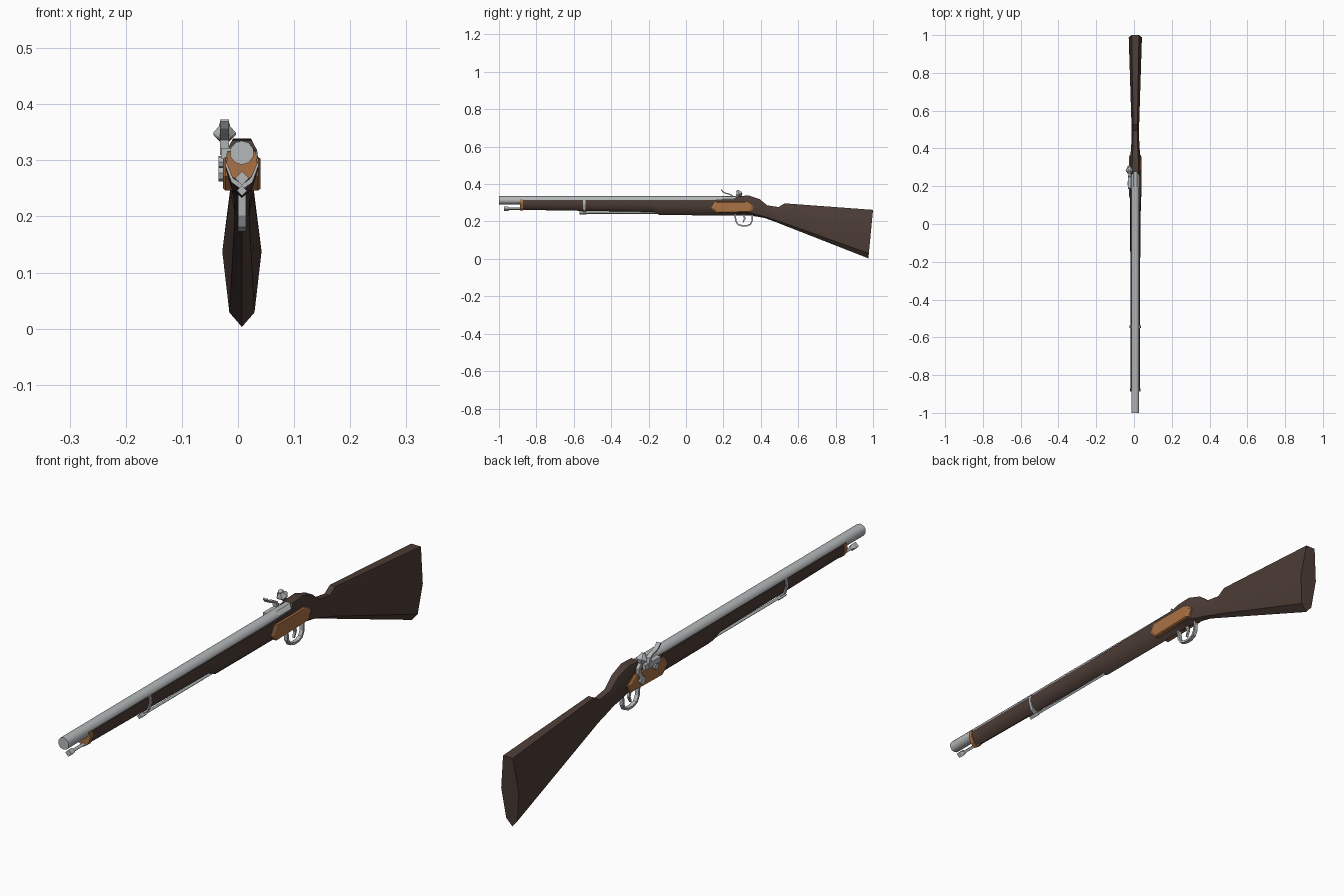
import bpy, bmesh, math
from mathutils import Vector

if "Cube" in bpy.data.objects:
    bpy.data.objects.remove(bpy.data.objects["Cube"])

CX = 0.007  # centre line of barrel and stock


def material(name, rgb):
    m = bpy.data.materials.new(name)
    m.diffuse_color = (*rgb, 1)
    m.use_nodes = True
    m.node_tree.nodes["Principled BSDF"].inputs["Base Color"].default_value = m.diffuse_color
    return m


WOOD = material("dark wood", (0.075, 0.047, 0.038))
COPPER = material("copper brown", (0.40, 0.165, 0.058))
STEEL = material("steel", (0.46, 0.48, 0.49))


def finish(name, verts, faces, mat, smooth=None):
    me = bpy.data.meshes.new(name)
    me.from_pydata(verts, [], faces)
    bm = bmesh.new()
    bm.from_mesh(me)
    bmesh.ops.recalc_face_normals(bm, faces=bm.faces)
    bm.to_mesh(me)
    bm.free()
    me.materials.append(mat)
    ob = bpy.data.objects.new(name, me)
    bpy.context.collection.objects.link(ob)
    if smooth:
        bpy.ops.object.select_all(action='DESELECT')
        ob.select_set(True)
        bpy.context.view_layer.objects.active = ob
        bpy.ops.object.shade_smooth_by_angle(angle=math.radians(smooth))
    return ob


def skin(name, rings, mat, smooth=None):
    """Join equal rings of points and close both ends."""
    n = len(rings[0])
    verts = [p for r in rings for p in r]
    faces = [(i * n + j, i * n + (j + 1) % n, (i + 1) * n + (j + 1) % n, (i + 1) * n + j)
             for i in range(len(rings) - 1) for j in range(n)]
    faces += [tuple(range(n)), tuple(range(len(verts) - n, len(verts)))]
    return finish(name, verts, faces, mat, smooth)


def section(yt, yb, zt, zb, w, top, mid, low):
    """Stock cross-section: flat top, bulging sides, pointed belly."""
    half = [(top * w, 1), (w, mid), (0.64 * w, low)]
    pts = half + [(0, 0)] + [(-x, f) for x, f in reversed(half)]
    return [(CX + x, yb + (yt - yb) * f, zb + (zt - zb) * f) for x, f in pts]


def turned(name, stations, z, sides, x=CX, smooth=None, turn=0.0):
    """Round part along y from (y, radius) stations."""
    rings = [[(x + r * math.sin(turn + math.tau * k / sides), y,
               z + r * math.cos(turn + math.tau * k / sides))
              for k in range(sides)] for y, r in stations]
    return skin(name, rings, STEEL, smooth)


def ribbon(name, path, x, half_w, thick):
    """Strip following a (y, z) path; thick is a number or one per point."""
    rings = []
    for i, p in enumerate(path):
        a, b = Vector(path[max(i - 1, 0)]), Vector(path[min(i + 1, len(path) - 1)])
        d = (b - a).normalized()
        t = (thick[i] if isinstance(thick, (list, tuple)) else thick) / 2
        n = Vector((-d.y, d.x)) * t
        rings.append([(x + sx * half_w, p[0] + s * n.x, p[1] + s * n.y)
                      for sx, s in ((-1, -1), (1, -1), (1, 1), (-1, 1))])
    return skin(name, rings, STEEL)


# stock, from fore-end to butt
fore, butt = (0.9, 0.62, 0.2), (0.55, 0.52, 0.1)
rows = [(-0.875, -0.875, 0.315, 0.262, 0.025, fore), (-0.18, -0.18, 0.315, 0.251, 0.026, fore),
        (-0.14, -0.14, 0.315, 0.234, 0.027, fore), (0.1, 0.1, 0.315, 0.233, 0.029, fore),
        (0.255, 0.255, 0.318, 0.233, 0.03, fore), (0.275, 0.275, 0.335, 0.233, 0.03, (0.6, 0.6, 0.15)),
        (0.335, 0.335, 0.339, 0.233, 0.029, (0.55, 0.55, 0.15)),
        (0.393, 0.38, 0.32, 0.226, 0.024, butt), (0.435, 0.42, 0.286, 0.219, 0.021, butt),
        (0.495, 0.475, 0.277, 0.199, 0.02, butt), (0.527, 0.50, 0.297, 0.189, 0.02, butt),
        (1.0, 0.975, 0.262, 0.003, 0.035, butt)]
skin("stock", [section(*r[:5], *r[5]) for r in rows], WOOD, 35)

# fore-end cap and barrel band hug the stock section
skin("muzzle_cap", [section(y, y, 0.317, 0.259, 0.0275, *fore) for y in (-0.887, -0.871)], COPPER)
skin("barrel_band", [section(y, y, 0.317, 0.247, 0.0295, *fore) for y in (-0.55, -0.538)], STEEL)

# barrel and breech
turned("barrel", [(-1.0, 0.0215), (0.27, 0.0215)], 0.3135, 10, smooth=40)
turned("breech", [(0.19, 0.0215), (0.2, 0.0235), (0.275, 0.0235)], 0.3125, 8, turn=math.pi / 8)

# ramrod, its flared tip and the lower rod channel
turned("ramrod", [(-0.972, 0.0125), (-0.953, 0.0125), (-0.945, 0.007), (-0.86, 0.007)], 0.268, 4)
turned("lower_rod", [(-0.57, 0.009), (-0.535, 0.009), (-0.53, 0.006), (-0.15, 0.006)], 0.246, 4)

# side plates with chamfered rims, mirrored about the centre line
outline = [(0.135, 0.272), (0.155, 0.306), (0.325, 0.306), (0.366, 0.28), (0.348, 0.25), (0.165, 0.246)]
for side, label in ((1, "right"), (-1, "left")):
    rings = []
    for off, k in ((0.012, 1), (0.029, 1), (0.0335, 0.88)):
        rings.append([(CX + side * off, 0.25 + (y - 0.25) * k, 0.277 + (z - 0.277) * k)
                      for y, z in outline])
    skin("side_plate_" + label, rings, COPPER)

# trigger guard and trigger
ribbon("trigger_guard", [(0.262, 0.24), (0.266, 0.203), (0.278, 0.184), (0.3, 0.177), (0.325, 0.177),
                         (0.344, 0.185), (0.353, 0.203), (0.355, 0.24)], CX, 0.007, 0.008)
ribbon("trigger", [(0.308, 0.24), (0.314, 0.215), (0.305, 0.195)], CX, 0.004, [0.012, 0.009, 0.005])

# lock on the left: pan, pivot, hammer with jaw, frizzen
LX = -0.024
skin("pan", [[(x, y, z) for x, z in ((-0.03, 0.303), (0.0, 0.303), (0.0, 0.322), (-0.03, 0.322))]
             for y in (0.185, 0.272)], STEEL)
for name, y, z, r in (("hammer_pivot", 0.292, 0.277, 0.015), ("frizzen_pivot", 0.215, 0.297, 0.011)):
    skin(name, [[(x, y + r * math.cos(math.tau * k / 8), z + r * math.sin(math.tau * k / 8))
                 for k in range(8)] for x in (-0.035, -0.015)], STEEL)
ribbon("hammer", [(0.288, 0.272), (0.302, 0.3), (0.304, 0.32), (0.29, 0.337), (0.276, 0.343)],
       LX, 0.006, [0.02, 0.016, 0.013, 0.014, 0.016])

# hammer jaw: tilted flared head
axis = Vector((0, -0.45, 0.9)).normalized()
across = Vector((0, axis.z, -axis.y))
base = Vector((LX, 0.291, 0.334))
skin("hammer_jaw", [[tuple(base + axis * h + (Vector((1, 0, 0)) * math.cos(math.tau * k / 6)
                                             + across * math.sin(math.tau * k / 6)) * r)
                     for k in range(6)]
                    for h, r in ((0, 0.009), (0.012, 0.02), (0.017, 0.02), (0.03, 0.01), (0.036, 0.009))], STEEL)
ribbon("frizzen", [(0.188, 0.371), (0.197, 0.359), (0.213, 0.351), (0.232, 0.346), (0.246, 0.338), (0.25, 0.31)],
       LX, 0.008, [0.006, 0.006, 0.006, 0.007, 0.009, 0.012])
